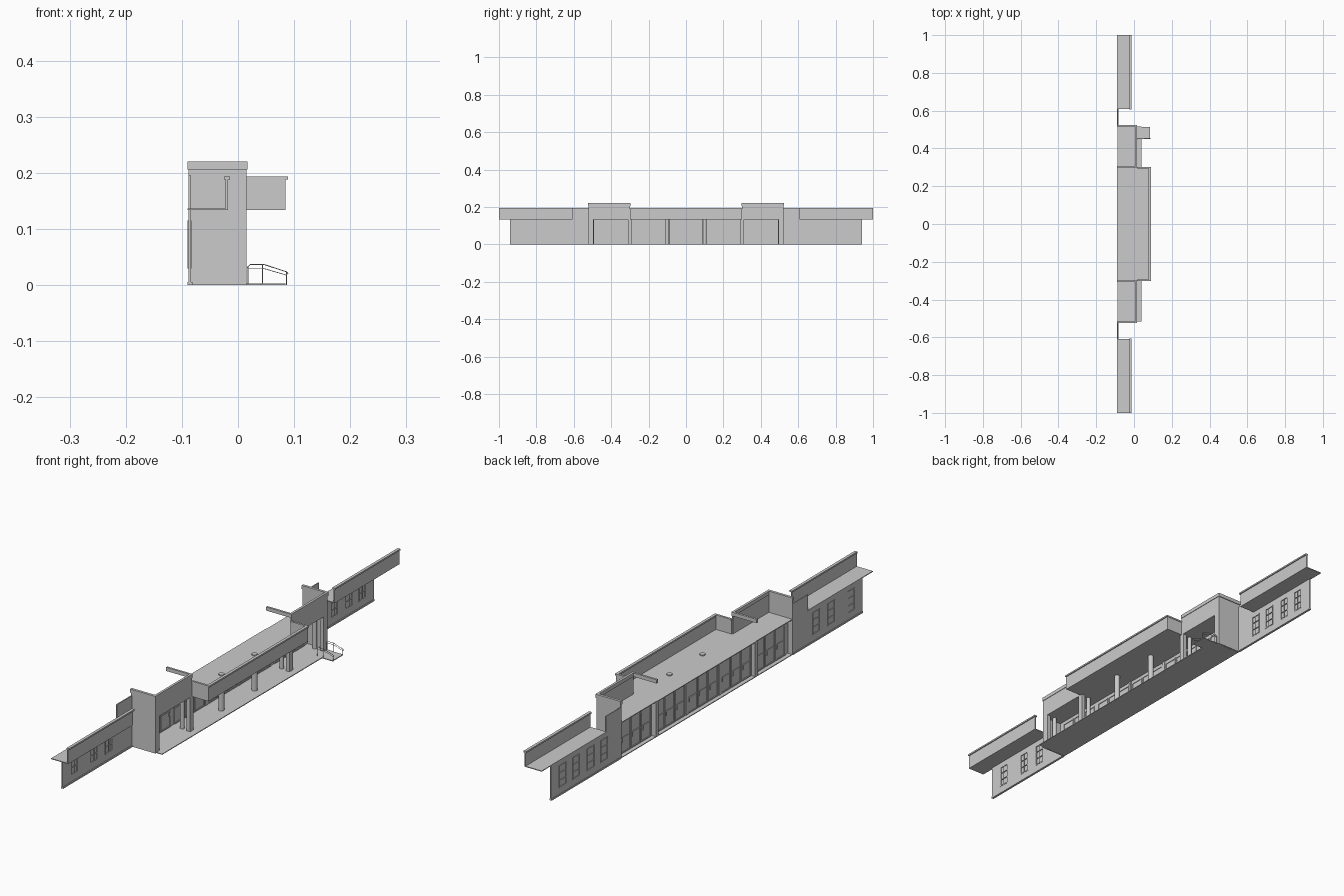
import bpy, bmesh
from math import pi
from mathutils import Vector

if "Cube" in bpy.data.objects:
    bpy.data.objects.remove(bpy.data.objects["Cube"])

T = 0.004      # wall thickness
ROOF = 0.135   # roof slab height


def mesh_object(name, bm):
    me = bpy.data.meshes.new(name)
    bm.to_mesh(me)
    bm.free()
    ob = bpy.data.objects.new(name, me)
    bpy.context.collection.objects.link(ob)
    return ob


def add_box(bm, x0, x1, y0, y1, z0, z1):
    y0, y1 = min(y0, y1), max(y0, y1)
    r = bmesh.ops.create_cube(bm, size=1)
    for v in r["verts"]:
        v.co = Vector(((x0 + x1) / 2 + v.co.x * (x1 - x0),
                       (y0 + y1) / 2 + v.co.y * (y1 - y0),
                       (z0 + z1) / 2 + v.co.z * (z1 - z0)))


def boxes(name, *specs):
    bm = bmesh.new()
    for s in specs:
        add_box(bm, *s)
    return mesh_object(name, bm)


def column(name, x, y, r, z0, z1):
    bpy.ops.mesh.primitive_cylinder_add(vertices=20, radius=r, depth=z1 - z0,
                                        location=(x, y, (z0 + z1) / 2))
    ob = bpy.context.object
    ob.name = name
    bpy.ops.object.shade_smooth_by_angle(angle=pi / 5)
    return ob


def rail(name, points, r=0.0009):
    cu = bpy.data.curves.new(name, "CURVE")
    cu.dimensions = "3D"
    cu.bevel_depth = r
    cu.bevel_resolution = 1
    cu.use_fill_caps = True
    sp = cu.splines.new("POLY")
    sp.points.add(len(points) - 1)
    for p, co in zip(sp.points, points):
        p.co = (*co, 1)
    ob = bpy.data.objects.new(name, cu)
    bpy.context.collection.objects.link(ob)


def frame(bm, x0, x1, ya, yb, z0, z1, w=0.004, rows=0):
    """Rectangular frame standing in the yz plane, with optional bars."""
    add_box(bm, x0, x1, ya, ya + w, z0, z1)
    add_box(bm, x0, x1, yb - w, yb, z0, z1)
    add_box(bm, x0, x1, ya + w, yb - w, z0, z0 + w)
    add_box(bm, x0, x1, ya + w, yb - w, z1 - w, z1)
    for i in range(rows):
        z = z0 + (z1 - z0) * (i + 1) / (rows + 1)
        add_box(bm, x0, x1, ya + w, yb - w, z - 0.001, z + 0.001)


# floor platform
boxes("floor", (-0.088, 0.04, -0.515, 0.515, 0, 0.003))

# wings: wall with window holes, canopy slab, fascia and coping
windows = {1: (0.62, 0.70, 0.79, 0.87), -1: (0.66, 0.75, 0.87)}
HW, Z0, Z1 = 0.022, 0.03, 0.115
for s, side in ((1, "north"), (-1, "south")):
    wall, win = bmesh.new(), bmesh.new()
    xw = (-0.088, -0.088 + T)
    add_box(wall, *xw, s * 0.52, s * 0.94, 0, Z0)
    add_box(wall, *xw, s * 0.52, s * 0.94, Z1, ROOF)
    edge = 0.52
    for y in windows[s]:
        add_box(wall, *xw, s * edge, s * (y - HW), Z0, Z1)
        edge = y + HW
        a, b = sorted((s * (y - HW), s * (y + HW)))
        frame(win, -0.09, -0.083, a, b, Z0, Z1, rows=2)
        add_box(win, -0.083, -0.084, (a + b) / 2 - 0.001, (a + b) / 2 + 0.001, Z0, Z1)
        add_box(win, -0.0875, -0.0865, a, b, Z0, Z1)
    add_box(wall, *xw, s * edge, s * 0.94, Z0, Z1)
    add_box(wall, *xw, s * 0.52, s * 0.61, ROOF, 0.195)
    mesh_object(side + "_wing_wall", wall)
    mesh_object(side + "_windows", win)
    boxes(side + "_wing_plinth", (-0.09, -0.081, s * 0.52, s * 0.94, 0, 0.006))
    boxes(side + "_wing_canopy", (-0.09, -0.018, s * 0.608, s, ROOF - 0.001, ROOF + 0.002))
    boxes(side + "_wing_fascia", (-0.018 - T, -0.018, s * 0.608, s, ROOF, 0.188))
    boxes(side + "_wing_coping", (-0.025, -0.014, s * 0.605, s, 0.188, 0.194))

    # tower: outer side wall, front fascia, roof and coping
    boxes(side + "_tower_side_wall", (-0.088, 0.015, s * (0.52 - T), s * 0.52, 0, 0.208))
    boxes(side + "_tower_fascia", (0.015 - T, 0.015, s * 0.30, s * 0.52, ROOF, 0.208))
    boxes(side + "_tower_roof", (-0.088, 0.015, s * 0.30, s * 0.52, ROOF - 0.001, ROOF + 0.002))
    boxes(side + "_tower_coping",
          (-0.09, 0.017, s * 0.513, s * 0.523, 0.206, 0.22),
          (0.008, 0.017, s * 0.298, s * 0.523, 0.206, 0.22),
          (-0.09, 0.017, s * 0.298, s * 0.306, 0.206, 0.22))
    # corner piers and columns of the tower porch
    boxes(side + "_tower_pier", (0.0, 0.015, s * 0.495, s * 0.518, 0, ROOF))
    boxes(side + "_hall_pier", (0.0, 0.015, s * 0.29, s * 0.31, 0, ROOF))
    boxes(side + "_back_pier", (-0.088, -0.07, s * 0.292, s * 0.308, 0, ROOF))
    column(side + "_porch_column", -0.025, s * 0.30, 0.008, 0, ROOF)
    column(side + "_side_column", -0.025, s * 0.50, 0.008, 0, ROOF)
    # round columns whose tops poke through the main roof
    column(side + "_main_column", 0.0, s * 0.10, 0.0105, 0, ROOF + 0.006)

# main hall canopy: slab, fascia with side returns, coping
boxes("main_roof", (-0.09, 0.085, -0.30, 0.30, ROOF - 0.001, ROOF + 0.002))
boxes("main_fascia", (0.085 - T, 0.085, -0.30, 0.30, ROOF, 0.188),
      (0.015, 0.085 - T, -0.30, -0.30 + T, ROOF, 0.188),
      (0.015, 0.085 - T, 0.30 - T, 0.30, ROOF, 0.188))
boxes("main_coping", (0.078, 0.089, -0.302, 0.302, 0.188, 0.194),
      (0.015, 0.078, -0.302, -0.294, 0.188, 0.194),
      (0.015, 0.078, 0.294, 0.302, 0.188, 0.194))

# entrance wall, with framed door leaves in five bays
boxes("entrance_wall", (-0.07, -0.067, -0.516, 0.516, 0, ROOF))
doors, handles = bmesh.new(), bmesh.new()
for mid in (-0.405, -0.2, 0.0, 0.2, 0.405):
    for k in (-1, 0, 1):
        y = mid + k * 0.062
        for xa, xb in ((-0.0725, -0.07), (-0.067, -0.0645)):
            frame(doors, xa, xb, y - 0.029, y + 0.029, 0.003, 0.122, rows=1)
        for xa in (-0.0735, -0.066):
            add_box(handles, xa, xa + 0.003, y + 0.019, y + 0.022, 0.045, 0.06)
mesh_object("door_frames", doors)
mesh_object("door_handles", handles)
for y in (-0.1, 0.1):
    boxes("bay_mullion", (-0.074, -0.063, y - 0.005, y + 0.005, 0, ROOF))

# entry ramp with two handrails
boxes("ramp", (0.015, 0.085, 0.45, 0.513, 0, 0.003))
for y in (0.452, 0.511):
    rail("handrail", [(0.016, y, 0.031), (0.022, y, 0.037), (0.046, y, 0.037),
                      (0.086, y, 0.024), (0.089, y, 0.021), (0.086, y, 0.018)])
    rail("lower_rail", [(0.018, y, 0.03), (0.045, y, 0.03), (0.086, y, 0.018)], 0.0007)
    for x, z in ((0.018, 0.034), (0.044, 0.037), (0.086, 0.024)):
        rail("rail_post", [(x, y, 0), (x, y, z)])
